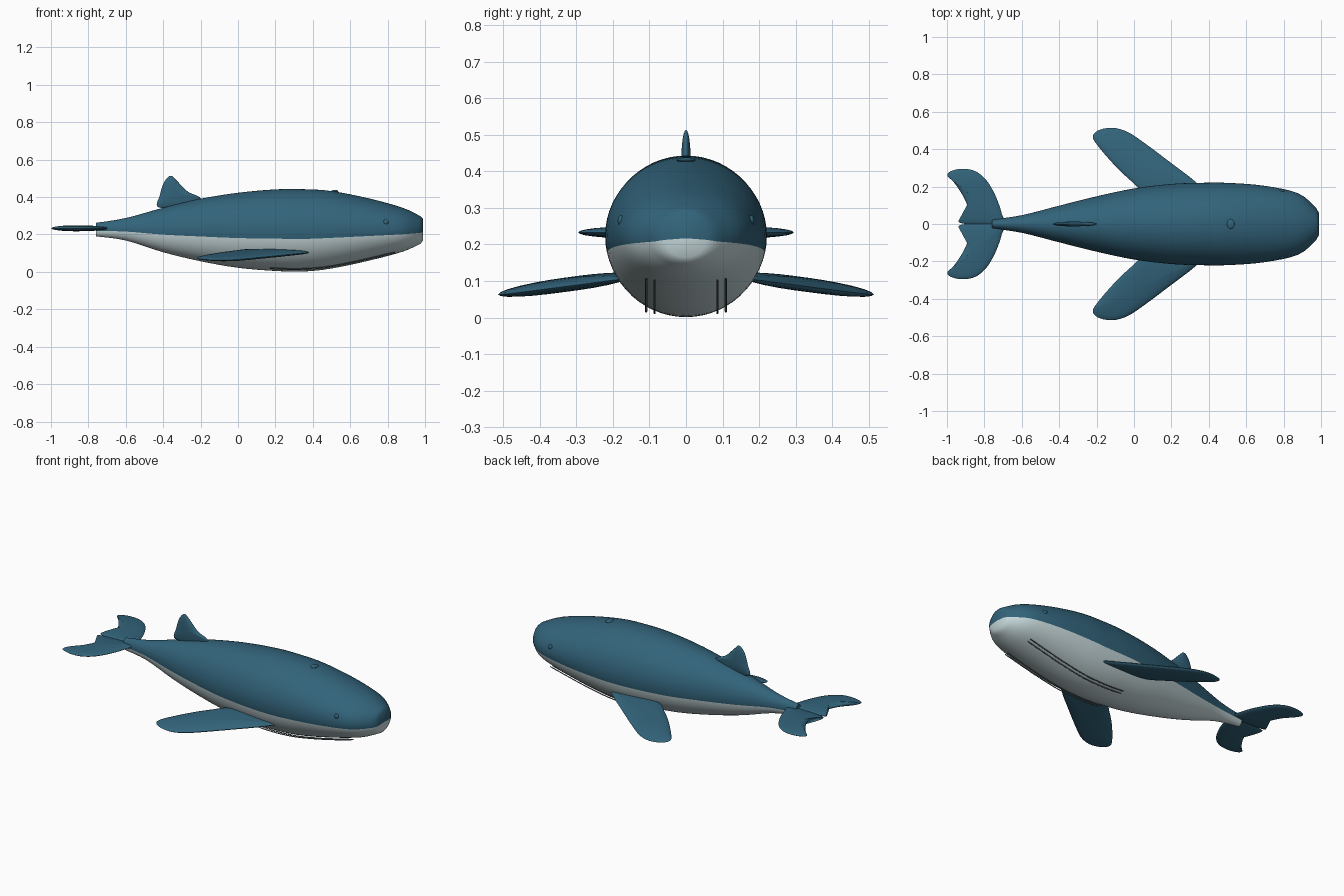
import bpy, bmesh, math
from mathutils import Vector

if "Cube" in bpy.data.objects:
    bpy.data.objects.remove(bpy.data.objects["Cube"])


def material(name, rgb):
    m = bpy.data.materials.new(name)
    m.diffuse_color = (*rgb, 1)
    m.use_nodes = True
    m.node_tree.nodes["Principled BSDF"].inputs["Base Color"].default_value = m.diffuse_color
    return m


BLUE = material("deep blue", (0.032, 0.125, 0.195))
PALE = material("pale belly", (0.56, 0.68, 0.70))
DARK = material("groove grey", (0.16, 0.20, 0.22))


def finish(name, bm, mats, angle=45):
    bmesh.ops.recalc_face_normals(bm, faces=bm.faces)
    me = bpy.data.meshes.new(name)
    bm.to_mesh(me)
    bm.free()
    for m in mats:
        me.materials.append(m)
    ob = bpy.data.objects.new(name, me)
    bpy.context.collection.objects.link(ob)
    bpy.ops.object.select_all(action='DESELECT')
    ob.select_set(True)
    bpy.context.view_layer.objects.active = ob
    bpy.ops.object.shade_smooth_by_angle(angle=math.radians(angle))
    return ob


def spline(pts, steps, closed):
    """Catmull-Rom curve through the points."""
    n = len(pts)
    p = [Vector(q) for q in pts]
    get = (lambda i: p[i % n]) if closed else (lambda i: p[max(0, min(n - 1, i))])
    out = []
    for i in range(n if closed else n - 1):
        a, b, c, d = (get(i + k) for k in (-1, 0, 1, 2))
        for s in range(steps):
            t = s / steps
            out.append(0.5 * (2 * b + (c - a) * t + (2 * a - 5 * b + 4 * c - d) * t * t
                              + (3 * b - a - 3 * c + d) * t ** 3))
    if not closed:
        out.append(p[-1])
    return out


# Body: stations of (x, top z, bottom z, half width), lofted with round sections
stations = [(-0.76, 0.262, 0.19, 0.024), (-0.6, 0.288, 0.168, 0.047),
            (-0.4, 0.343, 0.105, 0.098), (-0.2, 0.391, 0.057, 0.148),
            (0.0, 0.423, 0.022, 0.19), (0.2, 0.441, 0.005, 0.214),
            (0.35, 0.442, 0.002, 0.22), (0.5, 0.432, 0.018, 0.22),
            (0.7, 0.393, 0.06, 0.204), (0.88, 0.343, 0.108, 0.163),
            (0.975, 0.298, 0.15, 0.085)]
SEG = 60
bm = bmesh.new()
rings = []
for x, zt, zb, w in spline(stations, 4, False) + [Vector((0.988, 0.285, 0.165, 0.06))]:
    zc, h = (zt + zb) / 2, (zt - zb) / 2
    rings.append([bm.verts.new((x, w * math.cos(2 * math.pi * i / SEG),
                                zc + h * math.sin(2 * math.pi * i / SEG)))
                  for i in range(SEG)])
tail_tip = bm.verts.new((-0.76, 0, 0.226))
nose_tip = bm.verts.new((0.99, 0, 0.217))
for i in range(SEG):
    j = (i + 1) % SEG
    belly = 1 if SEG // 2 + 2 <= i < SEG - 2 else 0   # faces below -12 degrees
    faces = [bm.faces.new((a[i], a[j], b[j], b[i])) for a, b in zip(rings, rings[1:])]
    faces.append(bm.faces.new((rings[0][i], tail_tip, rings[0][j])))
    faces.append(bm.faces.new((rings[-1][i], rings[-1][j], nose_tip)))
    for f in faces:
        f.material_index = belly
finish("body", bm, [BLUE, PALE])


def fin(name, outline, thick, place):
    """Lens-shaped blade: shrinking copies of an outline, thicker to the middle."""
    loop = spline(outline, 6, True)
    c = sum(loop, Vector((0, 0))) / len(loop)
    bm = bmesh.new()
    n = len(loop)
    rows = []
    for k in range(-5, 6):
        a = math.radians(k * 15)
        s, t = math.cos(a), thick * math.sin(a)
        rows.append([bm.verts.new(place(*(c + (q - c) * s), t)) for q in loop])
    for a, b in zip(rows, rows[1:]):
        for i in range(n):
            bm.faces.new((a[i], a[(i + 1) % n], b[(i + 1) % n], b[i]))
    for row, t in ((rows[0], -thick), (rows[-1], thick)):
        mid = bm.verts.new(place(c.x, c.y, t))
        for i in range(n):
            bm.faces.new((row[i], row[(i + 1) % n], mid))
    return finish(name, bm, [BLUE], 60)


# Dorsal fin
fin("dorsal_fin", [(-0.425, 0.345), (-0.418, 0.41), (-0.395, 0.48), (-0.36, 0.514),
                   (-0.325, 0.485), (-0.27, 0.43), (-0.2, 0.392), (-0.28, 0.35)],
    0.013, lambda u, v, t: (u, t, v))

# Flippers and tail flukes, mirrored left and right
flipper = [(0.38, 0.165), (0.33, 0.225), (0.2, 0.325), (0.06, 0.43), (-0.03, 0.49),
           (-0.11, 0.514), (-0.185, 0.503), (-0.22, 0.47), (-0.195, 0.42),
           (-0.1, 0.31), (-0.01, 0.225), (0.06, 0.17), (0.22, 0.14)]
fluke = [(-0.70, 0.0), (-0.708, 0.06), (-0.74, 0.15), (-0.79, 0.235), (-0.85, 0.283),
         (-0.92, 0.295), (-0.98, 0.282), (-0.998, 0.258), (-0.965, 0.225),
         (-0.92, 0.16), (-0.892, 0.095), (-0.91, 0.05), (-0.935, 0.008),
         (-0.82, -0.004)]
for side, label in ((1, "left"), (-1, "right")):
    fin(label + "_flipper", flipper, 0.019,
        lambda u, v, t: (u, side * v, 0.113 - 0.17 * (v - 0.2) - 0.03 * u + t))
    fin(label + "_fluke", fluke, 0.016, lambda u, v, t: (u, side * v, 0.233 + t))

    # Eye
    bm = bmesh.new()
    bmesh.ops.create_uvsphere(bm, u_segments=20, v_segments=12, radius=0.015)
    for v in bm.verts:
        v.co = (v.co.x + 0.79, side * (0.178 + v.co.y * 0.6), v.co.z + 0.265)
    finish(label + "_eye", bm, [BLUE])

    # Throat grooves: thin strands following the belly
    for k, (y, dz) in enumerate(((0.109, 0.0), (0.086, -0.004))):
        cu = bpy.data.curves.new(f"{label}_groove_{k + 1}", 'CURVE')
        cu.dimensions = '3D'
        cu.bevel_depth = 0.003
        cu.bevel_resolution = 1
        path = spline([(0.17, 0.022), (0.3, 0.016), (0.45, 0.024), (0.6, 0.05),
                       (0.72, 0.077), (0.84, 0.106)], 4, False)
        sp = cu.splines.new('POLY')
        sp.points.add(len(path) - 1)
        for p, (x, z) in zip(sp.points, path):
            p.co = (x, side * y, z + dz, 1)
        cu.materials.append(DARK)
        bpy.context.collection.objects.link(bpy.data.objects.new(cu.name, cu))

# Blowhole: small raised oval on the back
bm = bmesh.new()
bmesh.ops.create_uvsphere(bm, u_segments=24, v_segments=10, radius=1)
for v in bm.verts:
    v.co = (0.517 + v.co.x * 0.02, v.co.y * 0.026, 0.431 + v.co.z * 0.007)
finish("blowhole", bm, [BLUE])
